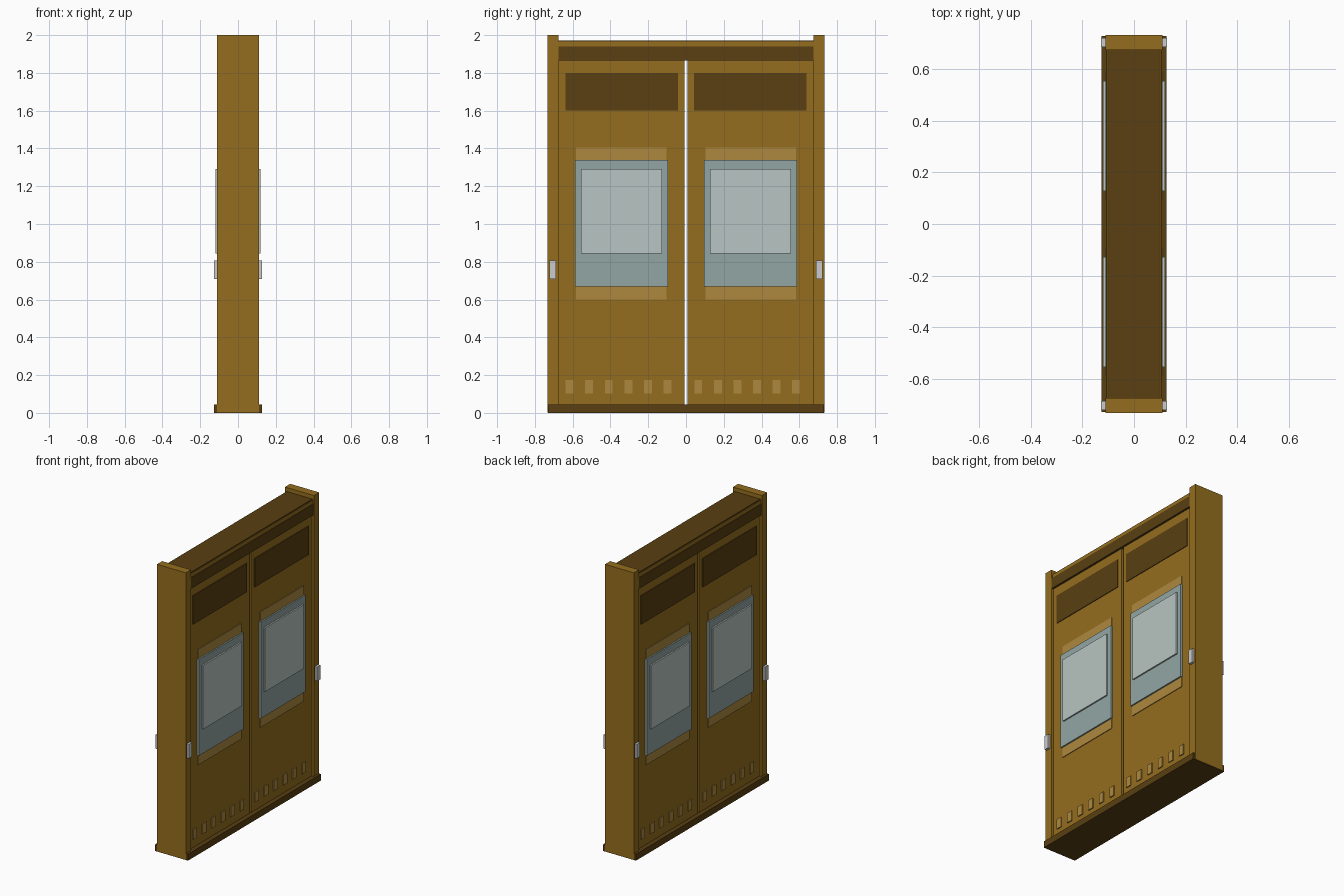
import bpy, bmesh

if "Cube" in bpy.data.objects:
    bpy.data.objects.remove(bpy.data.objects["Cube"])


def material(name, rgb):
    m = bpy.data.materials.new(name)
    m.diffuse_color = (*rgb, 1)
    m.use_nodes = True
    m.node_tree.nodes["Principled BSDF"].inputs["Base Color"].default_value = m.diffuse_color
    return m


BROWN = material("brown", (0.30, 0.155, 0.013))
DARK = material("dark_brown", (0.10, 0.050, 0.006))
LIGHT = material("light_brown", (0.42, 0.25, 0.05))
GLASS = material("glass", (0.29, 0.38, 0.37))
PANE = material("pale_glass", (0.48, 0.56, 0.54))


def box(name, x, y, z, mat=None):
    """Box from (min, max) ranges on each axis."""
    bm = bmesh.new()
    bmesh.ops.create_cube(bm, size=1)
    for v in bm.verts:
        v.co = [r[0] if c < 0 else r[1] for c, r in zip(v.co, (x, y, z))]
    me = bpy.data.meshes.new(name)
    bm.to_mesh(me)
    bm.free()
    ob = bpy.data.objects.new(name, me)
    bpy.context.collection.objects.link(ob)
    if mat:
        me.materials.append(mat)
    return ob


def both_faces(name, x, y, z, mat=None):
    """Fitting on the +x face, repeated on the -x face by a half turn."""
    box(name, x, y, z, mat)
    box(name + "_rear", (-x[1], -x[0]), (-y[1], -y[0]), z, mat)


def flip(s, a, b):
    return tuple(sorted((s * a, s * b)))


# Frame: sill, header, lip and roof plate
box("sill", (-0.127, 0.127), (-0.731, 0.731), (0, 0.045), DARK)
box("header", (-0.109, 0.109), (-0.676, 0.676), (1.865, 1.94), DARK)
box("header_lip", (-0.104, 0.104), (-0.676, 0.676), (1.94, 1.965), BROWN)
box("roof_plate", (-0.099, 0.099), (-0.676, 0.676), (1.965, 1.972), DARK)

for s, side in ((-1, "left"), (1, "right")):
    # Posts and door leaves, with a see-through gap between the leaves
    box(side + "_post", (-0.111, 0.111), flip(s, 0.676, 0.733), (0.002, 2.0), BROWN)
    box(side + "_leaf", (-0.095, 0.095), flip(s, 0.008, 0.676), (0.045, 1.865), BROWN)

    # Upper panel, window surround, glass and raised pane
    both_faces(side + "_upper_panel", (0.09, 0.1), flip(s, 0.043, 0.638), (1.6, 1.8), DARK)
    both_faces(side + "_window_surround", (0.09, 0.1), flip(s, 0.102, 0.582), (0.6, 1.405), LIGHT)
    both_faces(side + "_window_glass", (0.09, 0.11), flip(s, 0.095, 0.587), (0.67, 1.34), GLASS)
    both_faces(side + "_window_pane", (0.1, 0.12), flip(s, 0.128, 0.555), (0.845, 1.29), PANE)

    # Push button on the post
    both_faces(side + "_button", (0.105, 0.128), flip(s, 0.688, 0.722), (0.708, 0.806))

    # Row of small vents along the foot of each leaf
    first = -0.616 if s < 0 else 0.065
    for i in range(6):
        c = first + i * 0.1035
        both_faces(f"{side}_vent_{i + 1}", (0.09, 0.102), (c - 0.021, c + 0.021), (0.103, 0.173), LIGHT)
